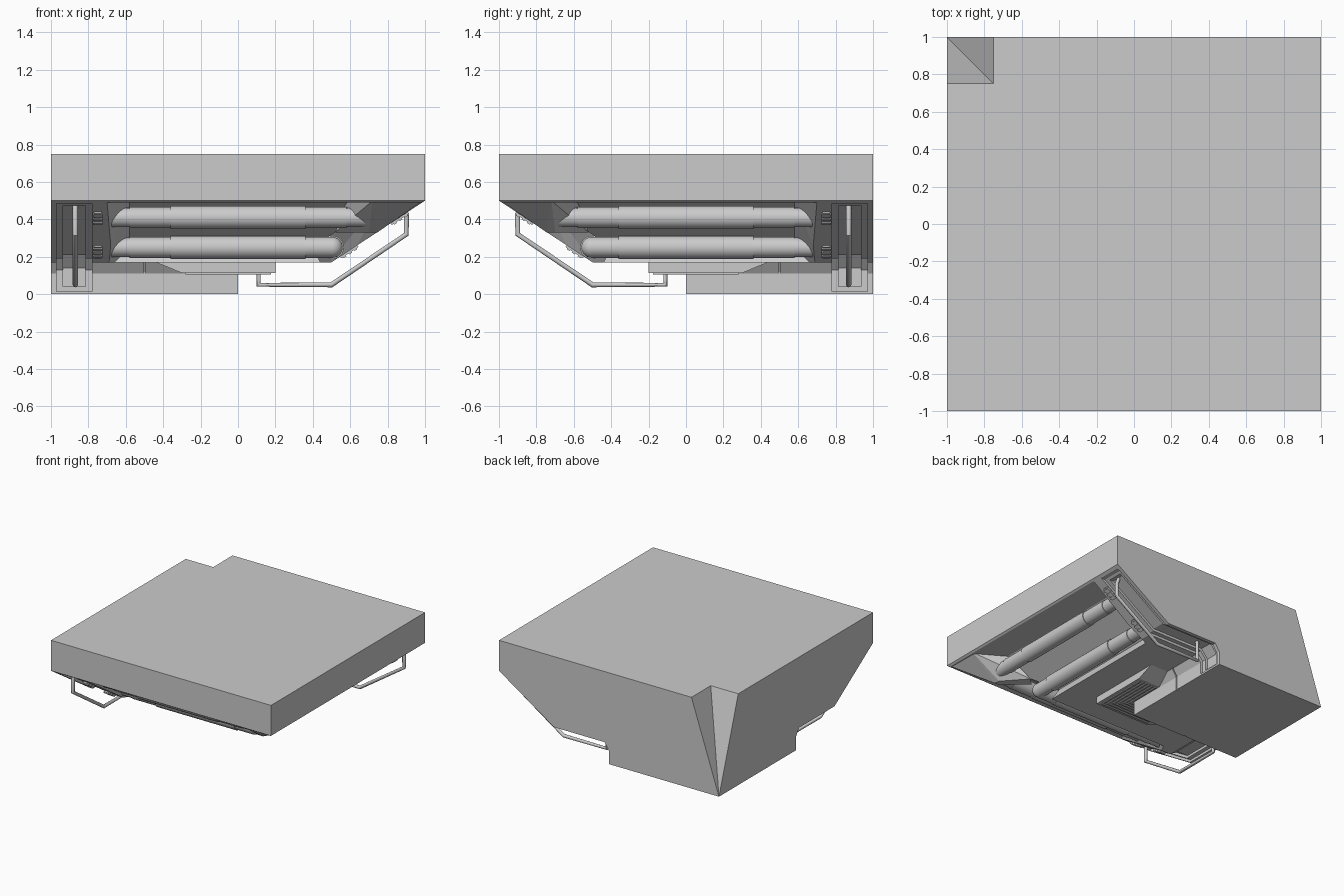
import bpy, bmesh
from math import atan2, pi
from mathutils import Matrix, Vector

if "Cube" in bpy.data.objects:
    bpy.data.objects.remove(bpy.data.objects["Cube"])

# the model is symmetric about its diagonal: (x, y) -> (-y, -x)
DIAG = Matrix(((0, -1, 0, 0), (-1, 0, 0, 0), (0, 0, 1, 0), (0, 0, 0, 1)))


def finish(name, bm):
    bmesh.ops.recalc_face_normals(bm, faces=bm.faces)
    me = bpy.data.meshes.new(name)
    bm.to_mesh(me)
    bm.free()
    ob = bpy.data.objects.new(name, me)
    bpy.context.collection.objects.link(ob)
    return ob


def smooth(ob):
    bpy.ops.object.select_all(action='DESELECT')
    ob.select_set(True)
    bpy.context.view_layer.objects.active = ob
    bpy.ops.object.shade_smooth_by_angle(angle=0.6)


def mirrored(ob, name):
    me = ob.data.copy()
    me.transform(DIAG)
    me.flip_normals()
    new = bpy.data.objects.new(name, me)
    bpy.context.collection.objects.link(new)
    return new


def loft(name, rings):
    bm = bmesh.new()
    vs = [[bm.verts.new(p) for p in r] for r in rings]
    n = len(rings[0])
    for a, b in zip(vs, vs[1:]):
        for i in range(n):
            j = (i + 1) % n
            bm.faces.new((a[i], a[j], b[j], b[i]))
    bm.faces.new(vs[0])
    bm.faces.new(vs[-1])
    bmesh.ops.triangulate(bm, faces=[f for f in bm.faces if len(f.verts) > 4])
    return finish(name, bm)


def corner_sweep(name, prof, ends):
    # sweep a (distance, height) profile along both arms with a mitred corner
    right = [(d, e, z) for (d, z), e in zip(prof, ends)]
    mitre = [(d, -d, z) for d, z in prof]
    front = [(-e, -d, z) for (d, z), e in zip(prof, ends)]
    return loft(name, [right, mitre, front])


def prism_y(name, prof, y0, y1):
    return loft(name, [[(d, y, z) for d, z in prof] for y in (y0, y1)])


def hull(name, pts):
    bm = bmesh.new()
    for p in pts:
        bm.verts.new(p)
    bmesh.ops.convex_hull(bm, input=bm.verts)
    return finish(name, bm)


def boolean(ob, cutter):
    m = ob.modifiers.new("bool", 'BOOLEAN')
    m.operation, m.solver, m.object = 'DIFFERENCE', 'EXACT', cutter
    bpy.context.view_layer.objects.active = ob
    bpy.ops.object.modifier_apply(modifier=m.name)
    bpy.data.objects.remove(cutter)


def tube(name, pts, r):
    cu = bpy.data.curves.new(name, 'CURVE')
    cu.dimensions = '3D'
    cu.bevel_depth, cu.bevel_resolution, cu.use_fill_caps = r, 4, True
    sp = cu.splines.new('POLY')
    sp.points.add(len(pts) - 1)
    for p, q in zip(sp.points, pts):
        p.co = (*q, 1)
    ob = bpy.data.objects.new(name, cu)
    bpy.context.collection.objects.link(ob)
    bpy.ops.object.select_all(action='DESELECT')
    ob.select_set(True)
    bpy.context.view_layer.objects.active = ob
    bpy.ops.object.convert(target='MESH')
    ob = bpy.context.view_layer.objects.active
    smooth(ob)
    return ob


def turned_pipe(name, d, z, steps):
    # revolve (y, radius) steps around an axis parallel to y
    bm = bmesh.new()
    prev = None
    n = 24
    turn = Matrix.Rotation(2 * pi / n, 3, 'Y')
    for y, r in steps:
        v, ring = Vector((r, 0, 0)), []
        for _ in range(n):
            ring.append(bm.verts.new((d + v.x, y, z + v.z)))
            v = turn @ v
        if prev:
            for i in range(n):
                bm.faces.new((prev[i], prev[i - 1], ring[i - 1], ring[i]))
        else:
            bm.faces.new(ring)
        prev = ring
    bm.faces.new(prev)
    ob = finish(name, bm)
    smooth(ob)
    return ob


# slab, sloping underside, fillet and square support block in one mitred body
prof = [(-1, .75), (1, .75), (1, .5), (.5, .17), (.04, .17), (0, .11), (0, 0), (-1, 0)]
bm = bmesh.new()
right = [bm.verts.new((d, 1, z)) for d, z in prof]
mitre = [bm.verts.new((d, -d, z)) for d, z in prof[1:7]]
front = [bm.verts.new((-1, -d, z)) for d, z in prof[1:7]]
for i in range(5):
    bm.faces.new((right[i + 1], right[i + 2], mitre[i + 1], mitre[i]))
    bm.faces.new((mitre[i], mitre[i + 1], front[i + 1], front[i]))
bm.faces.new(right)
bm.faces.new([right[0]] + front + [right[7]])
bm.faces.new((right[0], right[1], mitre[0], front[0]))
bm.faces.new((right[7], right[6], mitre[5], front[5]))
body = finish("corner_slab", bm)

# pipe bay cut into the slope
bay = [(.40, .25), (.75, .49), (.985, .49), (1.05, .45), (.55, .08), (.46, .13)]
boolean(body, corner_sweep("bay_cut", bay, [.58, .58, .70, .76, .76, .70]))

# stepped channels behind the handles, and a thin seam across each block wall
wide = [(-.02, .015), (-.02, .13), (.03, .19), (.495, .19),
        (.94, .485), (.98, .485), (1.05, .42), (.5, -.05), (.3, .015)]
deep = [(-.04, .04), (-.04, .14), (.02, .21), (.488, .21),
        (.89, .475), (.96, .47), (1.05, .42), (.5, -.05), (.3, .04)]
seam = [(-.008, -.02), (-.008, .115), (.035, .18), (.06, .14), (.02, .1), (.02, -.02)]
for p, y0, y1 in ((wide, .78, .97), (deep, .815, .935), (seam, .495, .505)):
    cut = prism_y("channel_cut", p, y0, y1)
    cut2 = mirrored(cut, "channel_cut_2")
    boolean(body, cut)
    boolean(body, cut2)

# tapering notch in the back left corner
k = 1.2
boolean(body, hull("notch_cut", [(-1, 1, 0)] + [
    (-1 + a * k, 1 - b * k, .75 * k) for a, b in
    ((.25, .25), (-.25, .25), (.25, -.25), (-.25, -.25))]))

# wedge that closes the bay at the outer corner
half = [(.985, -.72, .5), (.74, -.70, .33), (.75, -.58, .5), (.52, -.58, .33)]
hull("corner_wedge", [(.99, -.99, .5), (.745, -.745, .33)] + half +
     [(-y, -x, z) for x, y, z in half])

# upper and lower pipes with sleeves
R, C, S = .052, .056, .062
mid = [(-.36, C), (-.36, S), (.36, S), (.36, C), (.58, C), (.58, R), (.71, R)]
upper = turned_pipe("upper_pipe_right", .746, .41, [(-.71, R), (-.58, R), (-.58, C)] + mid)
mirrored(upper, "upper_pipe_front")
lower = turned_pipe("lower_pipe_right", .504, .25, [(-.504, C)] + mid)
mirrored(lower, "lower_pipe_front")
bm = bmesh.new()
bmesh.ops.create_uvsphere(bm, u_segments=24, v_segments=12, radius=C,
                          matrix=Matrix.Translation((.504, -.504, .25)))
smooth(finish("lower_pipe_elbow", bm))

# handles
path = [(.11, .87, .21), (.11, .87, .05), (.5, .87, .05), (.9, .87, .32),
        (.9, .87, .42), (.88, .87, .48)]
mirrored(tube("handle_right", path, .014), "handle_front")

# ribbed clips beside the bay
tilt = Matrix.Rotation(-atan2(.33, .5), 4, 'Y')
for level, d in (("lower", .59), ("upper", .86)):
    z = .175 + (d - .5) * .66
    bm = bmesh.new()
    for off, size in ((0, (.11, .04, .03)), (-.035, (.018, .052, .042)),
                      (0, (.018, .052, .042)), (.035, (.018, .052, .042))):
        m = (Matrix.Translation((d, .75, z)) @ tilt @ Matrix.Translation((off, 0, 0)) @
             Matrix.Diagonal((*size, 1)))
        bmesh.ops.create_cube(bm, size=1, matrix=m)
    mirrored(finish(level + "_clip_right", bm), level + "_clip_front")

# slanted-end grille base and its slats around the block corner
base = [(-.02, .113), (.2, .113), (.2, .175), (-.02, .175)]
corner_sweep("grille_base", base, [.30, .30, .45, .45])
bm = bmesh.new()
for i in range(6):
    x = .02 + i * .03
    m = Matrix.Translation((x, (.28 - x) / 2, .111)) @ Matrix.Diagonal((.014, .28 + x, .01, 1))
    bmesh.ops.create_cube(bm, size=1, matrix=m)
mirrored(finish("grille_slats_right", bm), "grille_slats_front")
